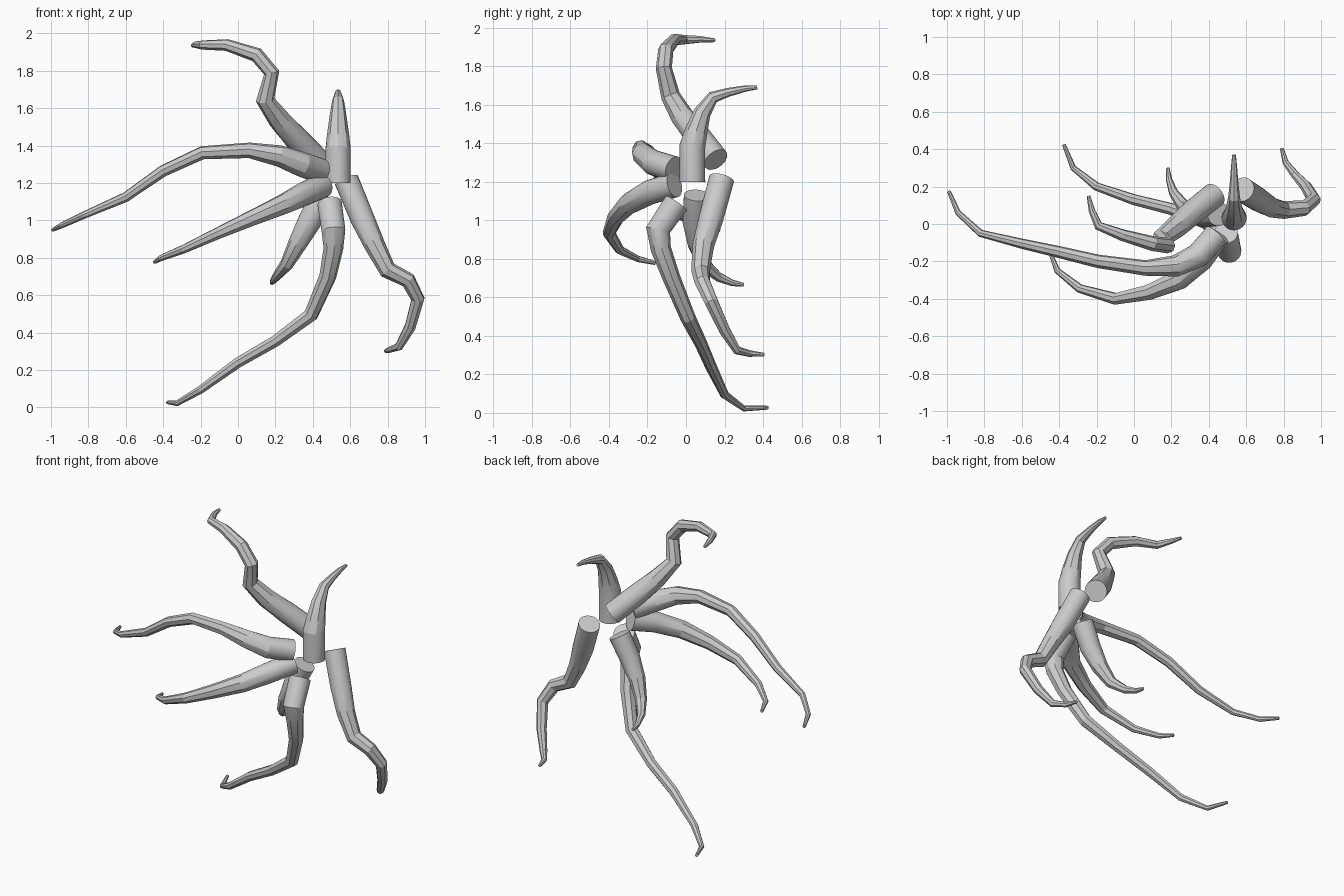
import bpy, bmesh
from math import pi, cos, sin
from mathutils import Vector

SEG = 24    # vertices per ring
SIDES = 8   # facets of the tapering part


def outline(facet):
    """Unit ring: round, or an octagon carrying the same vertex count."""
    if not facet:
        return [(cos(2 * pi * i / SEG), sin(2 * pi * i / SEG)) for i in range(SEG)]
    step, pts = SEG // SIDES, []
    for i in range(SEG):
        k, t = divmod(i, step)
        t /= step
        a, b = 2 * pi * k / SIDES, 2 * pi * (k + 1) / SIDES
        pts.append((cos(a) * (1 - t) + cos(b) * t, sin(a) * (1 - t) + sin(b) * t))
    return pts


def limb(name, path):
    """Tapering tube along (x, y, z, radius); the first section is a round cylinder."""
    p = [Vector(q[:3]) for q in path]
    bm = bmesh.new()
    rings = []
    tan = (p[1] - p[0]).normalized()
    u = tan.orthogonal().normalized()
    for i, c in enumerate(p):
        d_in = (p[i] - p[i - 1]).normalized() if i else tan
        d_out = (p[i + 1] - p[i]).normalized() if i < len(p) - 1 else d_in
        new = (d_in + d_out).normalized()
        u = tan.rotation_difference(new) @ u
        tan = new
        v = tan.cross(u)
        r = path[i][3]
        rings.append([bm.verts.new(c + (u * a + v * b) * r) for a, b in outline(i > 1)])
    for a, b in zip(rings, rings[1:]):
        for j in range(SEG):
            k = (j + 1) % SEG
            bm.faces.new((a[j], a[k], b[k], b[j]))
    bm.faces.new(rings[0][::-1])
    bm.faces.new(rings[-1])
    bmesh.ops.recalc_face_normals(bm, faces=bm.faces)
    me = bpy.data.meshes.new(name)
    bm.to_mesh(me)
    bm.free()
    ob = bpy.data.objects.new(name, me)
    bpy.context.collection.objects.link(ob)
    bpy.ops.object.select_all(action='DESELECT')
    ob.select_set(True)
    bpy.context.view_layer.objects.active = ob
    bpy.ops.object.shade_smooth_by_angle(angle=0.33)


# Upper limbs
limb("top_spike_tentacle", [
    (.535, .033, 1.2, .067), (.535, .033, 1.385, .067), (.535, .055, 1.47, .058),
    (.535, .085, 1.56, .045), (.535, .14, 1.64, .032), (.535, .22, 1.665, .023),
    (.535, .31, 1.685, .016), (.535, .37, 1.69, .01)])
limb("upper_left_tentacle", [
    (.43, .155, 1.315, .068), (.31, .06, 1.44, .066), (.22, -.02, 1.54, .06),
    (.145, -.08, 1.645, .05), (.18, -.115, 1.79, .042), (.1, -.105, 1.885, .04),
    (-.06, -.06, 1.938, .032), (-.19, -.01, 1.938, .025), (-.225, .07, 1.94, .018),
    (-.243, .15, 1.935, .01)])

# Left limbs
limb("left_long_tentacle", [
    (.44, -.06, 1.265, .068), (.34, -.17, 1.3, .066), (.22, -.225, 1.345, .058),
    (.06, -.235, 1.375, .042), (-.19, -.2, 1.362, .036), (-.4, -.15, 1.265, .032),
    (-.6, -.105, 1.125, .027), (-.82, -.05, 1.03, .02), (-.94, .06, .975, .016),
    (-.99, .175, .95, .01)])
limb("left_middle_tentacle", [
    (.45, -.06, 1.185, .066), (.36, -.19, 1.145, .064), (.24, -.3, 1.085, .056),
    (.08, -.365, 1.015, .044), (-.1, -.4, .935, .033), (-.29, -.345, .847, .024),
    (-.41, -.25, .8, .017), (-.445, -.16, .778, .01)])

# Lower limbs
limb("lower_short_tentacle", [
    (.45, .055, 1.13, .066), (.38, .045, .99, .063), (.315, .06, .87, .05),
    (.26, .1, .765, .036), (.21, .17, .705, .025), (.187, .24, .675, .017),
    (.18, .3, .665, .01)])
limb("lower_long_tentacle", [
    (.49, -.05, 1.09, .066), (.51, -.145, .95, .064), (.51, -.13, .85, .053),
    (.48, -.075, .7, .046), (.39, .01, .495, .04), (.2, .08, .355, .033),
    (0, .13, .24, .03), (-.2, .2, .095, .023), (-.325, .3, .023, .016),
    (-.375, .425, .027, .01)])
limb("right_tentacle", [
    (.58, .185, 1.215, .066), (.665, .13, 1.01, .064), (.73, .09, .87, .056),
    (.8, .075, .735, .048), (.91, .085, .68, .042), (.962, .13, .58, .037),
    (.92, .2, .43, .031), (.86, .265, .325, .023), (.81, .33, .308, .017),
    (.79, .405, .302, .01)])
